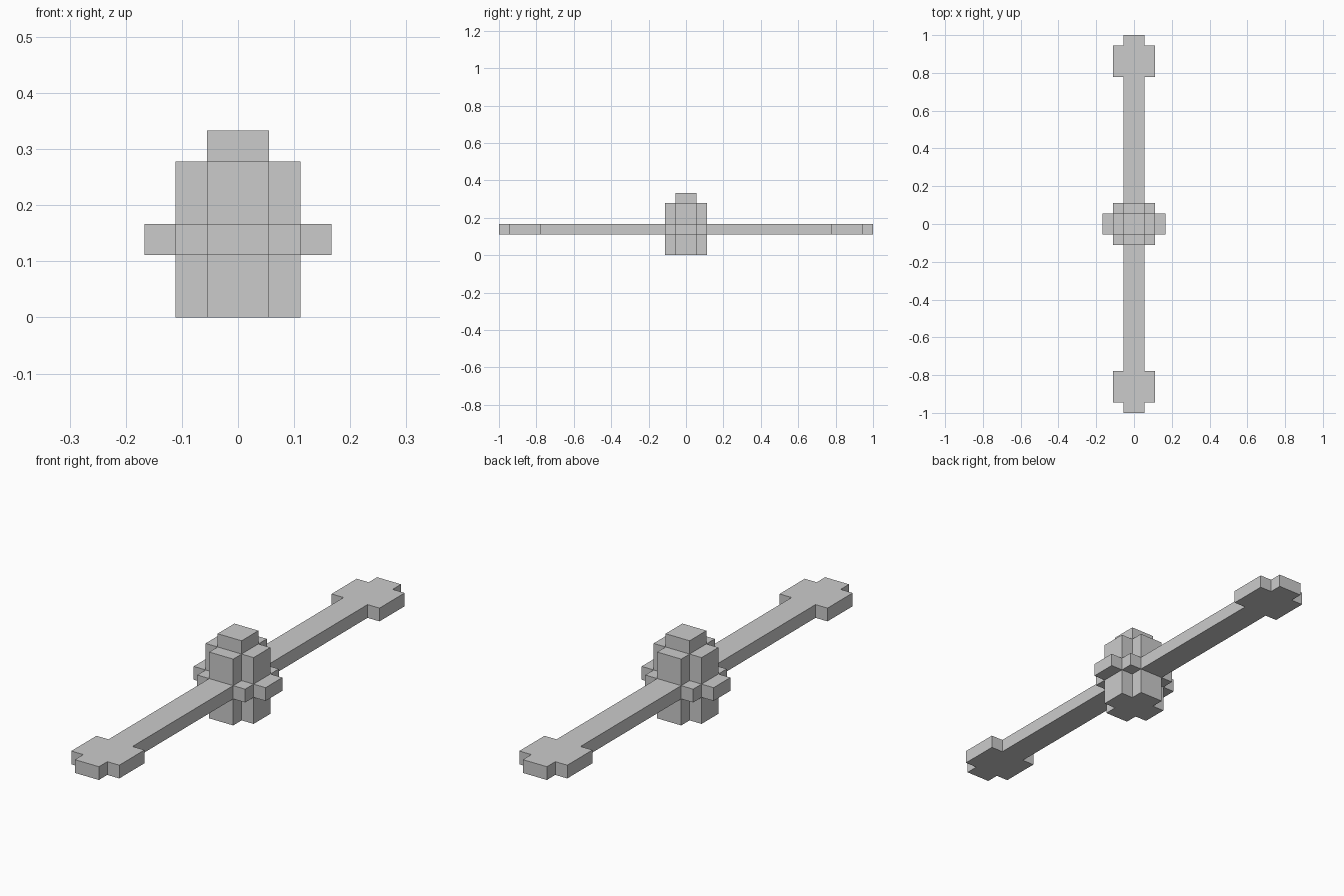
import bpy
import bmesh

if "Cube" in bpy.data.objects:
    bpy.data.objects.remove(bpy.data.objects["Cube"])

U = 1 / 18  # size of one block


def slab(name, quarter, z0, z1):
    """Extrude an outline given as its +x/+y quarter, mirrored in x and y."""
    outline = (quarter
               + [(-x, y) for x, y in reversed(quarter)]
               + [(-x, -y) for x, y in quarter]
               + [(x, -y) for x, y in reversed(quarter)])
    bm = bmesh.new()
    base = bm.faces.new([bm.verts.new((x * U, y * U, z0 * U)) for x, y in outline])
    ext = bmesh.ops.extrude_face_region(bm, geom=[base], use_keep_orig=True)
    top = [v for v in ext["geom"] if isinstance(v, bmesh.types.BMVert)]
    bmesh.ops.translate(bm, verts=top, vec=(0, 0, (z1 - z0) * U))
    bmesh.ops.recalc_face_normals(bm, faces=bm.faces)
    mesh = bpy.data.meshes.new(name)
    bm.to_mesh(mesh)
    bm.free()
    obj = bpy.data.objects.new(name, mesh)
    bpy.context.collection.objects.link(obj)
    return obj


plus = [(2, 1), (1, 1), (1, 2)]
# Long bar with stepped paddle ends and a wider hub in the middle
bar = [(3, 1), (2, 1), (2, 2), (1, 2), (1, 14), (2, 14), (2, 17), (1, 17), (1, 18)]

slab("lower_body", plus, 0, 2)
slab("paddle_bar", bar, 2, 3)
slab("upper_body", plus, 3, 5)
slab("top_knob", [(1, 1)], 5, 6)
